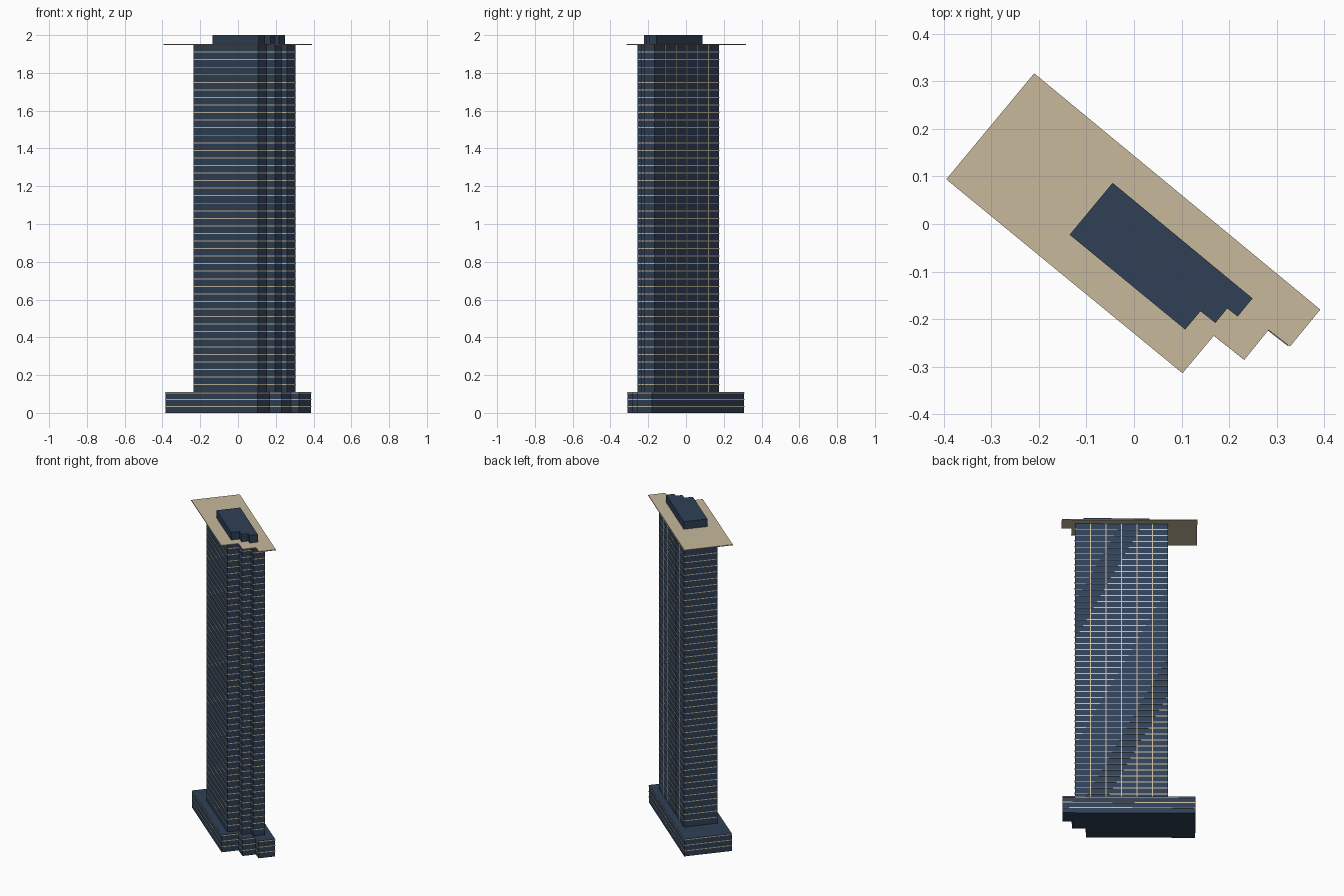
import bpy, bmesh
from mathutils import Vector

if "Cube" in bpy.data.objects:
    bpy.data.objects.remove(bpy.data.objects["Cube"])

# Stepped floor plan at roof size; every storey block is this plan scaled about one pivot
PLAN = [(-0.21, 0.317), (-0.395, 0.094), (0.102, -0.314), (0.168, -0.235),
        (0.232, -0.286), (0.283, -0.223), (0.328, -0.258), (0.392, -0.18)]
PIVOT = Vector((0.113, -0.134))


def material(name, rgb):
    m = bpy.data.materials.new(name)
    m.diffuse_color = (*rgb, 1)
    m.use_nodes = True
    m.node_tree.nodes["Principled BSDF"].inputs["Base Color"].default_value = m.diffuse_color
    return m


GLASS = material("dark_blue_glass", (0.028, 0.051, 0.093))
STONE = material("pale_stone", (0.57, 0.48, 0.33))


def outline(scale, grow=0.0):
    """Scaled plan, with its walls pushed outward by grow."""
    pts = [PIVOT + (Vector(p) - PIVOT) * scale for p in PLAN]
    normals = []
    for a, b in zip(pts, pts[1:] + pts[:1]):
        d = (b - a).normalized()
        normals.append(Vector((d.y, -d.x)))
    return [p + (normals[i - 1] + normals[i]) * grow for i, p in enumerate(pts)]


def prisms(name, items, mat):
    """One object made of upright prisms: (outline, z0, z1)."""
    bm = bmesh.new()
    for pts, z0, z1 in items:
        lo = [bm.verts.new((p.x, p.y, z0)) for p in pts]
        hi = [bm.verts.new((p.x, p.y, z1)) for p in pts]
        bm.faces.new(lo[::-1])
        bm.faces.new(hi)
        n = len(pts)
        for i in range(n):
            j = (i + 1) % n
            bm.faces.new((lo[i], lo[j], hi[j], hi[i]))
    bmesh.ops.recalc_face_normals(bm, faces=bm.faces)
    me = bpy.data.meshes.new(name)
    bm.to_mesh(me)
    bm.free()
    me.materials.append(mat)
    ob = bpy.data.objects.new(name, me)
    bpy.context.collection.objects.link(ob)


# Main blocks
BASE, TOWER, TOP = 0.98, 0.686, 0.489
prisms("podium", [(outline(BASE), 0, 0.11)], GLASS)
prisms("tower", [(outline(TOWER), 0.11, 1.947)], GLASS)
prisms("roof_slab", [(outline(1.0), 1.947, 1.952)], STONE)
prisms("penthouse", [(outline(TOP), 1.952, 2.0)], GLASS)

# Thin floor bands, barely proud of the walls
H = 0.0025
prisms("podium_bands", [(outline(BASE, 0.001), z - H, z + H)
                        for z in (0.035, 0.07, 0.105)], STONE)
prisms("tower_bands", [(outline(TOWER, 0.001), 0.11 + k * 0.04 - H, 0.11 + k * 0.04 + H)
                       for k in range(1, 46)], STONE)

# Vertical mullions dividing the long back wall into six bays
wall = outline(TOWER)
a, b = wall[0], wall[-1]
along = (b - a).normalized()
out = Vector((-along.y, along.x))
bars = []
for i in range(1, 6):
    c = a.lerp(b, i / 6)
    w, d = along * 0.0025, out * 0.001
    bars.append(([c - w - d, c + w - d, c + w + d, c - w + d], 0.11, 1.947))
prisms("back_mullions", bars, STONE)
